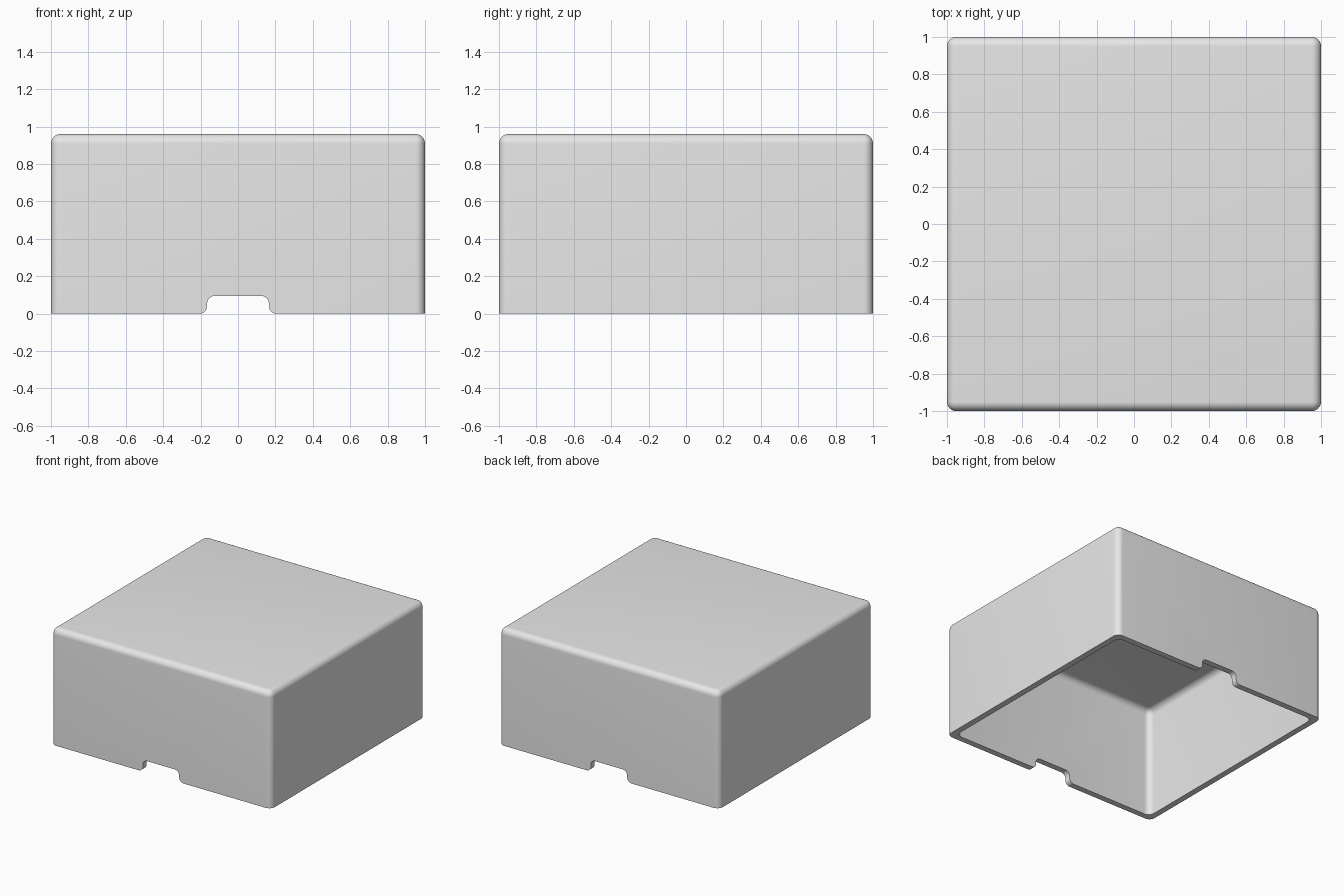
import bpy, bmesh
from math import cos, sin, pi, radians

if "Cube" in bpy.data.objects:
    bpy.data.objects.remove(bpy.data.objects["Cube"])

HEIGHT, WALL, RADIUS = 0.96, 0.05, 0.05
NOTCH_HALF, NOTCH_TOP, NOTCH_R = 0.165, 0.095, 0.04

grey = bpy.data.materials.new("light_grey")
grey.use_nodes = True
grey.diffuse_color = (0.8, 0.8, 0.8, 1)
grey.node_tree.nodes["Principled BSDF"].inputs["Base Color"].default_value = (0.8, 0.8, 0.8, 1)


def add_object(name, bm):
    bmesh.ops.recalc_face_normals(bm, faces=bm.faces)
    mesh = bpy.data.meshes.new(name)
    bm.to_mesh(mesh)
    bm.free()
    mesh.materials.append(grey)
    obj = bpy.data.objects.new(name, mesh)
    bpy.context.collection.objects.link(obj)
    return obj


def rounded_block(name, half, bottom, top):
    """Box rounded on every edge except those around its underside."""
    bm = bmesh.new()
    bmesh.ops.create_cube(bm, size=2)
    for v in bm.verts:
        v.co = (v.co.x * half, v.co.y * half, top if v.co.z > 0 else bottom)
    edges = [e for e in bm.edges if max(v.co.z for v in e.verts) == max(w.co.z for w in bm.verts)]
    bmesh.ops.bevel(bm, geom=edges, offset=RADIUS, segments=8, profile=0.5, affect='EDGES')
    return add_object(name, bm)


def arc(cx, cz, start, end, steps=8):
    return [(cx + NOTCH_R * cos(a), cz + NOTCH_R * sin(a))
            for a in (start + (end - start) * i / steps for i in range(steps + 1))]


def notch_cutter():
    """Flared slot profile swept through the front and back walls."""
    side = arc(NOTCH_HALF + NOTCH_R, NOTCH_R, 1.5 * pi, pi)
    side += arc(NOTCH_HALF - NOTCH_R, NOTCH_TOP - NOTCH_R, 0, pi / 2)
    side.insert(0, (side[0][0], -0.1))
    outline = side + [(-x, z) for x, z in reversed(side)]
    bm = bmesh.new()
    face = bm.faces.new([bm.verts.new((x, -1.2, z)) for x, z in outline])
    sweep = bmesh.ops.extrude_face_region(bm, geom=[face])
    for v in sweep["geom"]:
        if isinstance(v, bmesh.types.BMVert):
            v.co.y = 1.2
    return add_object("notch_cutter", bm)


# Hollow cover, open underneath, with a slot in the front and back rims
cover = rounded_block("cover_shell", 1, 0, HEIGHT)
cutters = [rounded_block("cavity_cutter", 1 - WALL, -0.2, HEIGHT - WALL), notch_cutter()]
bpy.ops.object.select_all(action='DESELECT')
bpy.context.view_layer.objects.active = cover
cover.select_set(True)
for cutter in cutters:
    cutter.hide_render = True
    cut = cover.modifiers.new(cutter.name, 'BOOLEAN')
    cut.operation = 'DIFFERENCE'
    cut.solver = 'EXACT'
    cut.object = cutter
    bpy.ops.object.modifier_apply(modifier=cut.name)
    bpy.data.objects.remove(cutter)

bpy.ops.object.shade_smooth_by_angle(angle=radians(35))
